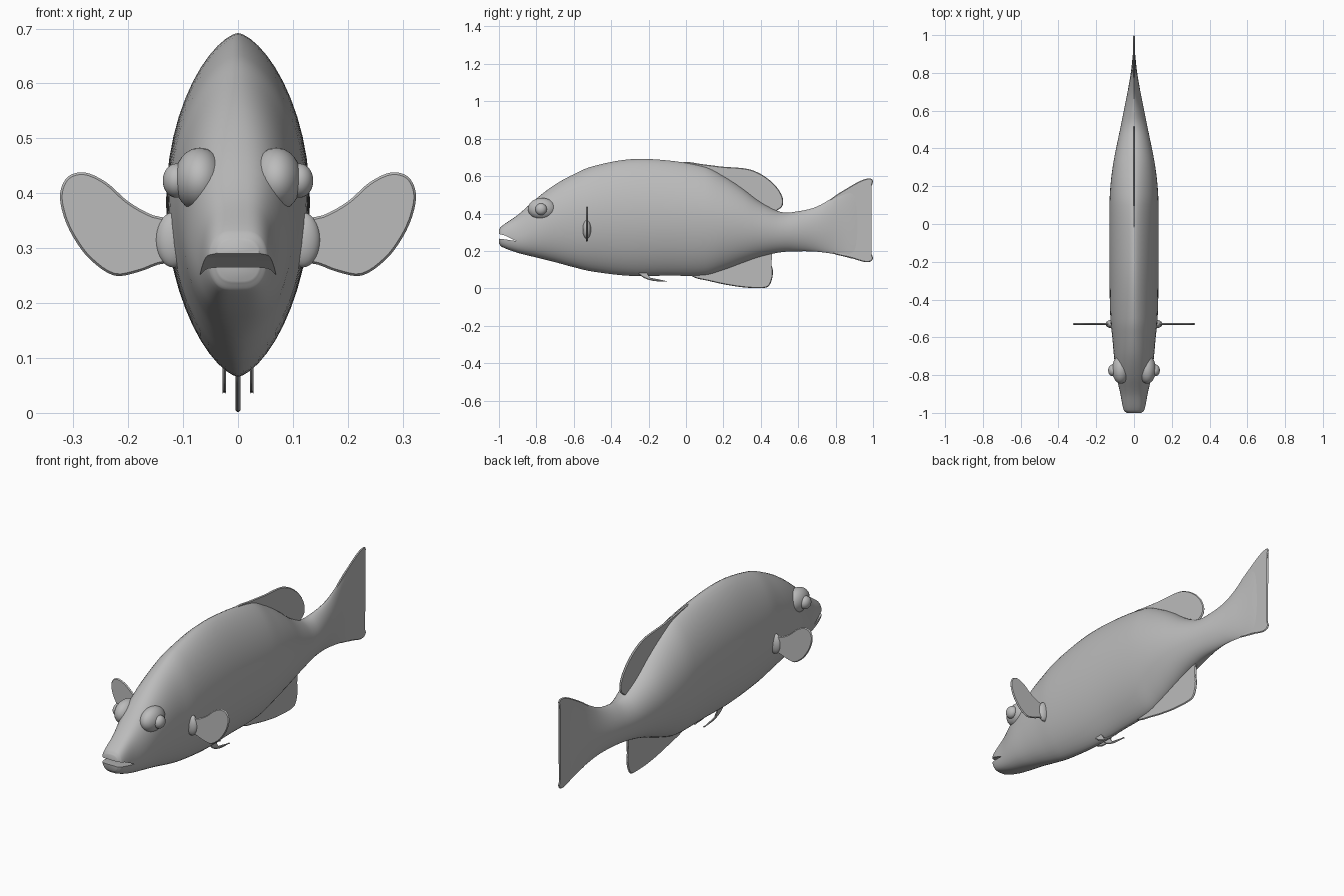
import bpy, bmesh, math
from mathutils import Vector

if "Cube" in bpy.data.objects:
    bpy.data.objects.remove(bpy.data.objects["Cube"])

grey = bpy.data.materials.new("fish grey")
grey.diffuse_color = (0.5, 0.5, 0.5, 1)
grey.use_nodes = True
grey.node_tree.nodes["Principled BSDF"].inputs["Base Color"].default_value = grey.diffuse_color


def finish(name, bm, angle=35):
    bmesh.ops.recalc_face_normals(bm, faces=bm.faces)
    me = bpy.data.meshes.new(name)
    bm.to_mesh(me)
    bm.free()
    ob = bpy.data.objects.new(name, me)
    bpy.context.collection.objects.link(ob)
    me.materials.append(grey)
    smooth(ob, angle)
    return ob


def smooth(ob, angle):
    bpy.ops.object.select_all(action='DESELECT')
    ob.select_set(True)
    bpy.context.view_layer.objects.active = ob
    bpy.ops.object.shade_smooth_by_angle(angle=math.radians(angle))


def spline(pts, closed, steps):
    """Centripetal-like smooth curve through points of any dimension."""
    n, out = len(pts), []
    pick = (lambda i: pts[i % n]) if closed else (lambda i: pts[max(0, min(n - 1, i))])
    for i in range(n if closed else n - 1):
        a, b, c, d = (Vector(pick(i + k)) for k in (-1, 0, 1, 2))
        chord = (c - b).length
        m0 = (c - a) * chord / max((b - a).length + chord, 1e-6)
        m1 = (d - b) * chord / max((d - c).length + chord, 1e-6)
        for s in range(steps):
            t = s / steps
            out.append(b * (2*t**3 - 3*t*t + 1) + m0 * (t**3 - 2*t*t + t)
                       + c * (3*t*t - 2*t**3) + m1 * (t**3 - t*t))
    if not closed:
        out.append(Vector(pts[-1]))
    return out


# Body stations: y, bottom z, top z, half width, z of greatest width, section sharpness
stations = [
    (-1.00, .240, .315, .040, .280, .6),
    (-.985, .222, .333, .055, .278, .6),
    (-.90, .190, .392, .072, .275, .7),
    (-.80, .165, .480, .094, .315, .85),
    (-.70, .140, .555, .106, .350, 1.0),
    (-.60, .113, .610, .115, .370, 1.1),
    (-.50, .090, .652, .125, .380, 1.2),
    (-.30, .067, .690, .130, .385, 1.3),
    (-.10, .068, .684, .131, .385, 1.35),
    (.10, .070, .650, .130, .375, 1.35),
    (.20, .098, .600, .125, .360, 1.3),
    (.30, .135, .535, .113, .340, 1.2),
    (.40, .170, .460, .095, .320, 1.1),
    (.50, .192, .410, .074, .305, 1.1),
    (.60, .198, .412, .054, .305, 1.3),
    (.70, .196, .437, .034, .310, 1.4),
    (.80, .182, .494, .017, .320, 1.4),
    (.90, .158, .545, .006, .330, 1.0),
    (.925, .170, .520, .003, .330, 1.0),
]
N = 48
bm = bmesh.new()
rings = []
for y, zb, zt, hw, zm, e in spline([Vector(s) for s in stations], False, 5):
    ring = []
    for k in range(N):
        a = 2 * math.pi * k / N
        c, s = math.cos(a), math.sin(a)
        x = math.copysign(hw * abs(c) ** e, c) if abs(c) > 1e-6 else 0
        ring.append(bm.verts.new((x, y, zm + s * ((zt - zm) if s > 0 else (zm - zb)))))
    rings.append(ring)
for r, q in zip(rings, rings[1:]):
    for k in range(N):
        bm.faces.new((r[k], r[(k + 1) % N], q[(k + 1) % N], q[k]))
bm.faces.new(rings[0])
bm.faces.new(rings[-1])
body = finish("body", bm, 40)


def plate(name, outline, thick, plane, offset=0.0, steps=4):
    """Thin fin with softened rim; plane 'yz' is offset in x, 'xz' in y."""
    pts = spline([Vector(p) for p in outline], True, steps)
    place = ((lambda p, d: (offset + d, p[0], p[1])) if plane == 'yz'
             else (lambda p, d: (p[0], offset + d, p[1])))
    # rim is a thin edge, sides are slightly inset
    loops = []
    bm = bmesh.new()
    n = len(pts)
    for inset, d in ((.004, -thick / 2), (0, 0), (.004, thick / 2)):
        loop = []
        area = sum(pts[i - 1][0] * pts[i][1] - pts[i][0] * pts[i - 1][1] for i in range(n))
        for i in range(n):
            t = (pts[(i + 1) % n] - pts[i - 1]).normalized()
            inward = Vector((-t[1], t[0])) * math.copysign(inset, area)
            loop.append(bm.verts.new(place(pts[i] + inward, d)))
        loops.append(loop)
    for r, q in zip(loops, loops[1:]):
        for i in range(n):
            bm.faces.new((r[i], r[(i + 1) % n], q[(i + 1) % n], q[i]))
    caps = [bm.faces.new(loops[0]), bm.faces.new(loops[-1])]
    bmesh.ops.triangulate(bm, faces=caps)
    return finish(name, bm)


def ball(name, loc, radii):
    bm = bmesh.new()
    bmesh.ops.create_uvsphere(bm, u_segments=32, v_segments=20, radius=1)
    for v in bm.verts:
        v.co = Vector(loc) + Vector([v.co[i] * radii[i] for i in range(3)])
    return finish(name, bm, 60)


# Mouth: wedge cut through the snout
bm = bmesh.new()
wedge = [(-1.06, .305), (-1.06, .272), (-.97, .262), (-.905, .252), (-.97, .283)]
sides = [[bm.verts.new((x, y, z)) for y, z in wedge] for x in (-.2, .2)]
for s in sides:
    bm.faces.new(s)
for i in range(len(wedge)):
    j = (i + 1) % len(wedge)
    bm.faces.new((sides[0][i], sides[0][j], sides[1][j], sides[1][i]))
cutter = finish("mouth_cutter", bm)
cutter.hide_render = True
mod = body.modifiers.new("mouth", 'BOOLEAN')
mod.operation, mod.object, mod.solver = 'DIFFERENCE', cutter, 'EXACT'
bpy.context.view_layer.objects.active = body
bpy.ops.object.modifier_apply(modifier=mod.name)
bpy.data.objects.remove(cutter)
smooth(body, 40)

# Fins on the centre line
plate("tail_fin", [(.70, .25), (.70, .40), (.78, .482), (.87, .54), (.94, .578), (.985, .588),
                   (1.0, .572), (.975, .51), (.938, .43), (.925, .36), (.938, .28), (.97, .215),
                   (1.0, .165), (.99, .145), (.96, .140), (.88, .163), (.78, .189)], .008, 'yz')
plate("dorsal_fin", [(-.05, .60), (-.03, .672), (.1, .662), (.2, .650), (.3, .643), (.36, .630),
                     (.43, .592), (.49, .535), (.518, .48), (.515, .44), (.49, .418),
                     (.46, .40), (.3, .42), (.1, .5)], .010, 'yz')
plate("anal_fin", [(.0, .10), (.04, .060), (.12, .040), (.2, .022), (.3, .006), (.4, .001),
                   (.44, .010), (.460, .05), (.464, .10), (.448, .15), (.456, .18),
                   (.48, .20), (.4, .25), (.1, .2)], .010, 'yz')

for side, s in (("left", -1), ("right", 1)):
    # Pectoral fins stand straight out, with a fleshy root
    plate(side + "_pectoral_fin",
          [(s * x, z) for x, z in [(.10, .345), (.155, .360), (.20, .385), (.24, .42), (.28, .438),
                                   (.31, .430), (.324, .40), (.318, .36), (.30, .32), (.27, .28),
                                   (.225, .250), (.18, .257), (.135, .272), (.10, .262)]],
          .010, 'xz', -.53)
    ball(side + "_pectoral_root", (s * .118, -.53, .315), (.032, .022, .05))
    # Pelvic fins: small swept spurs under the belly
    plate(side + "_pelvic_fin",
          [(-.26, .09), (-.235, .062), (-.20, .046), (-.16, .038), (-.10, .037),
           (-.15, .049), (-.20, .060), (-.212, .075), (-.20, .09)], .006, 'yz', s * .025)
    # Eyes in raised sockets
    ball(side + "_eye_socket", (s * .070, -.770, .425), (.046, .075, .058))
    ball(side + "_eye", (s * .112, -.775, .423), (.025, .031, .031))
